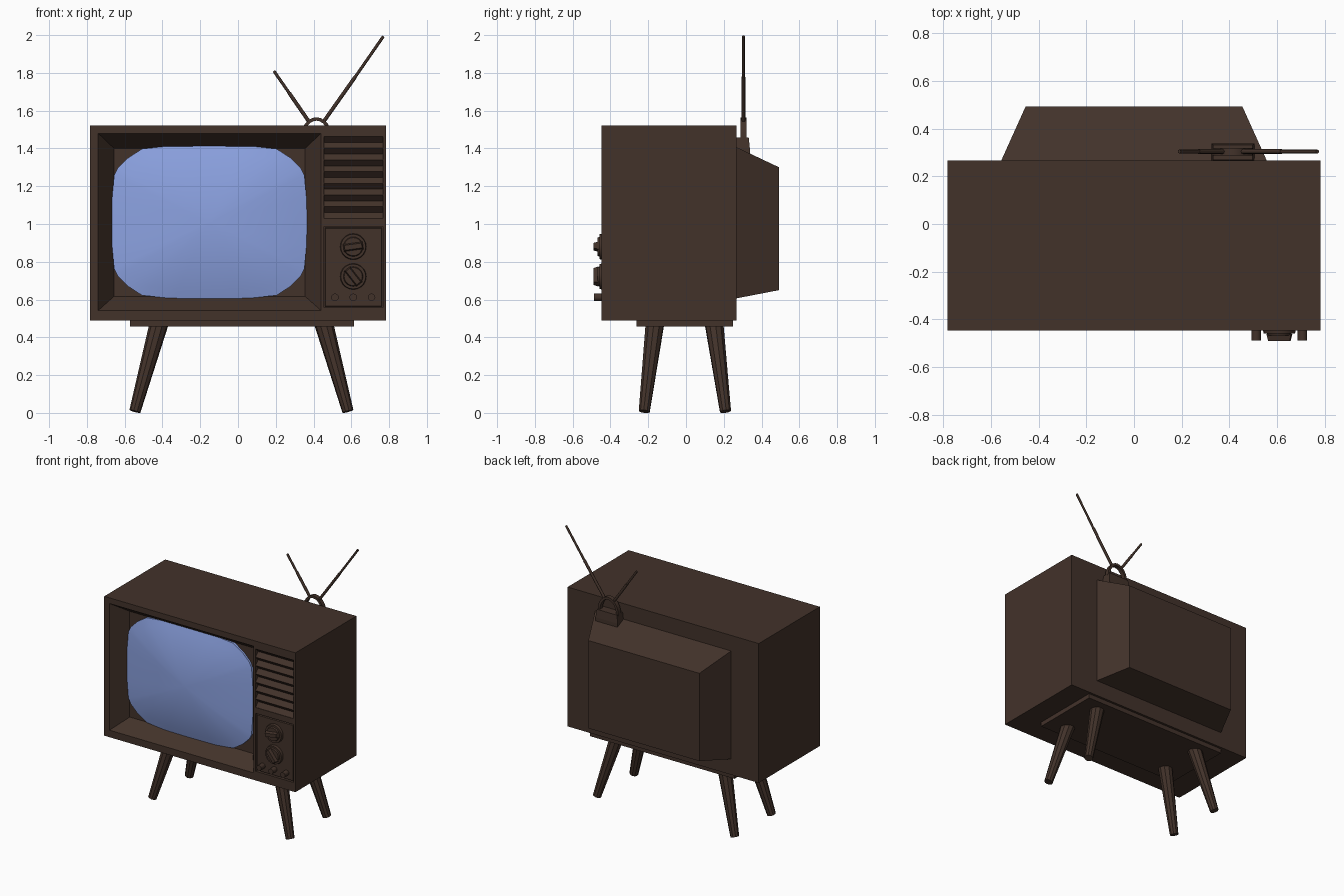
import bpy, bmesh, math
from mathutils import Vector, Matrix

if "Cube" in bpy.data.objects:
    bpy.data.objects.remove(bpy.data.objects["Cube"])


def material(name, color):
    m = bpy.data.materials.new(name)
    m.diffuse_color = color
    m.use_nodes = True
    m.node_tree.nodes["Principled BSDF"].inputs["Base Color"].default_value = m.diffuse_color
    return m


WOOD = material("dark_wood", (0.055, 0.032, 0.023, 1))
BLUE = material("screen_glass", (0.26, 0.36, 0.75, 1))


def finish(name, bm, mat=WOOD, smooth=None):
    bmesh.ops.recalc_face_normals(bm, faces=bm.faces)
    me = bpy.data.meshes.new(name)
    bm.to_mesh(me)
    bm.free()
    ob = bpy.data.objects.new(name, me)
    bpy.context.collection.objects.link(ob)
    me.materials.append(mat)
    if smooth:
        bpy.ops.object.select_all(action='DESELECT')
        ob.select_set(True)
        bpy.context.view_layer.objects.active = ob
        bpy.ops.object.shade_smooth_by_angle(angle=math.radians(smooth))
    return ob


def loft(name, loops, mat=WOOD, smooth=None):
    """Closed solid skinned through equal-length loops of points."""
    bm = bmesh.new()
    rings = [[bm.verts.new(p) for p in loop] for loop in loops]
    n = len(rings[0])
    for a, b in zip(rings, rings[1:]):
        for i in range(n):
            j = (i + 1) % n
            bm.faces.new((a[i], a[j], b[j], b[i]))
    bm.faces.new(rings[0])
    bm.faces.new(rings[-1])
    return finish(name, bm, mat, smooth)


def rect(x0, x1, z0, z1, y):
    return [(x0, y, z0), (x1, y, z0), (x1, y, z1), (x0, y, z1)]


def box(name, x0, x1, y0, y1, z0, z1):
    return loft(name, [rect(x0, x1, z0, z1, y0), rect(x0, x1, z0, z1, y1)])


def rod(name, a, b, r0, r1, sides=8, smooth=None):
    a, b = Vector(a), Vector(b)
    q = (b - a).to_track_quat('Z', 'Y')
    ring = [Vector((math.cos(t), math.sin(t), 0)) for t in
            (2 * math.pi * i / sides for i in range(sides))]
    return loft(name, [[a + q @ (v * r0) for v in ring],
                       [b + q @ (v * r1) for v in ring]], smooth=smooth)


def carve(target, cutter):
    mod = target.modifiers.new("cut", 'BOOLEAN')
    mod.operation, mod.solver, mod.object = 'DIFFERENCE', 'EXACT', cutter
    bpy.context.view_layer.objects.active = target
    bpy.ops.object.modifier_apply(modifier=mod.name)
    bpy.data.objects.remove(cutter)


F = -0.447   # front plane

# Cabinet with sloped screen recess, speaker pocket and control pocket
cabinet = box("cabinet", -0.783, 0.783, F, 0.267, 0.49, 1.522)
carve(cabinet, loft("recess_cutter", [
    rect(-0.747, 0.447, 0.536, 1.486, F - 0.01),
    rect(-0.74, 0.44, 0.542, 1.48, F),
    rect(-0.656, 0.355, 0.617, 1.40, -0.33)]))
carve(cabinet, box("speaker_cutter", 0.455, 0.767, F - 0.05, F + 0.04, 1.03, 1.463))
carve(cabinet, box("control_cutter", 0.455, 0.767, F - 0.05, F + 0.02, 0.558, 0.987))

# Tapered rear housing
loft("rear_housing", [rect(-0.56, 0.56, 0.605, 1.41, 0.26),
                      rect(-0.455, 0.455, 0.65, 1.30, 0.493)])

# Bulged picture tube, made of shrinking rings of a rounded outline
quarter = [(0.518, 0), (0.514, 0.13), (0.504, 0.247), (0.485, 0.285), (0.43, 0.34),
           (0.356, 0.388), (0.19, 0.405), (0, 0.411)]
half = quarter + [(-x, z) for x, z in quarter[-2::-1]]
outline = half + [(x, -z) for x, z in half[-2:0:-1]]
rings = [[(-0.152 + x * s, -0.345 - 0.065 * (1 - s * s), 1.01 + z * s) for x, z in outline]
         for s in (1, 0.88, 0.74, 0.58, 0.4, 0.2, 0.04)]
back = [(x, -0.325, z) for x, _, z in rings[0]]
loft("screen", [back] + rings, BLUE, 40)

# Speaker louvres: one zigzag profile extruded sideways
top, pitch = 1.463, 0.433 / 7
profile = []
for i in range(7):
    z = top - i * pitch
    profile += [(F + 0.003, z), (F + 0.033, z - pitch * 0.5)]
profile += [(F + 0.003, 1.03), (F + 0.045, 1.03), (F + 0.045, top)]
loft("speaker_louvres", [[(x, y, z) for y, z in profile] for x in (0.455, 0.767)])

# Control plate, nearly flush, with bevelled rim
loft("control_plate", [rect(0.458, 0.764, 0.561, 0.984, F + 0.025),
                       rect(0.463, 0.759, 0.566, 0.975, F + 0.006)])

# Two dials, each a disc with a collar and a tapered grip bar
for name, z, angle in (("upper", 0.88, 8), ("lower", 0.722, -52)):
    rod(name + "_dial_disc", (0.61, F + 0.01, z), (0.61, F - 0.012, z), 0.07, 0.066, 20, 35)
    rod(name + "_dial_collar", (0.61, F - 0.01, z), (0.61, F - 0.022, z), 0.053, 0.048, 20, 35)
    grip = loft(name + "_dial_grip", [rect(-0.052, 0.052, -0.021, 0.021, F - 0.015),
                                      rect(-0.046, 0.046, -0.013, 0.013, -0.491)])
    grip.data.transform(Matrix.Translation((0.61, 0, z))
                        @ Matrix.Rotation(math.radians(-angle), 4, 'Y'))

# Row of push buttons
for i, x in enumerate((0.513, 0.61, 0.707)):
    rod(f"button_{i + 1}", (x, F + 0.01, 0.612), (x, -0.488, 0.612), 0.02, 0.02, 12, 35)

# Stand plate and four splayed legs
box("stand_plate", -0.571, 0.613, -0.263, 0.25, 0.457, 0.492)
for sx, side in ((-1, "left"), (1, "right")):
    for sy, end in ((-1, "front"), (1, "back")):
        rod(f"{end}_{side}_leg", (0.018 + sx * 0.437, -0.008 + sy * 0.157, 0.47),
            (0.018 + sx * 0.564, -0.006 + sy * 0.215, 0.008), 0.05, 0.03, 10)

# Antenna block, arch and two telescopic rods
Y = 0.304
loft("antenna_block", [[(0.325, 0.265, z0), (0.505, 0.265, z0), (0.505, 0.338, z0), (0.325, 0.338, z0)]
                       for z0 in (1.36, 1.40)] +
     [[(0.332, 0.268, 1.458), (0.498, 0.268, 1.458), (0.498, 0.332, 1.458), (0.332, 0.332, 1.458)]])
arch = []
for k in range(13):
    t = math.pi * k / 12
    c, s = math.cos(t), math.sin(t)
    o = (0.415 + 0.085 * c, 1.45 + 0.115 * s)
    n = (0.415 + 0.067 * c, 1.45 + 0.097 * s)
    arch.append([(o[0], Y - 0.016, o[1]), (o[0], Y + 0.016, o[1]),
                 (n[0], Y + 0.016, n[1]), (n[0], Y - 0.016, n[1])])
loft("antenna_arch", arch, smooth=40)
for name, a, m, b in (("left", (0.377, 1.54), (0.27, 1.695), (0.19, 1.81)),
                      ("right", (0.452, 1.54), (0.62, 1.778), (0.77, 1.994))):
    pa, pm, pb = ((p[0], Y, p[1]) for p in (a, m, b))
    rod(name + "_antenna_lower", pa, pm, 0.010, 0.010, 8, 50)
    rod(name + "_antenna_upper", pm, pb, 0.008, 0.008, 8, 50)
